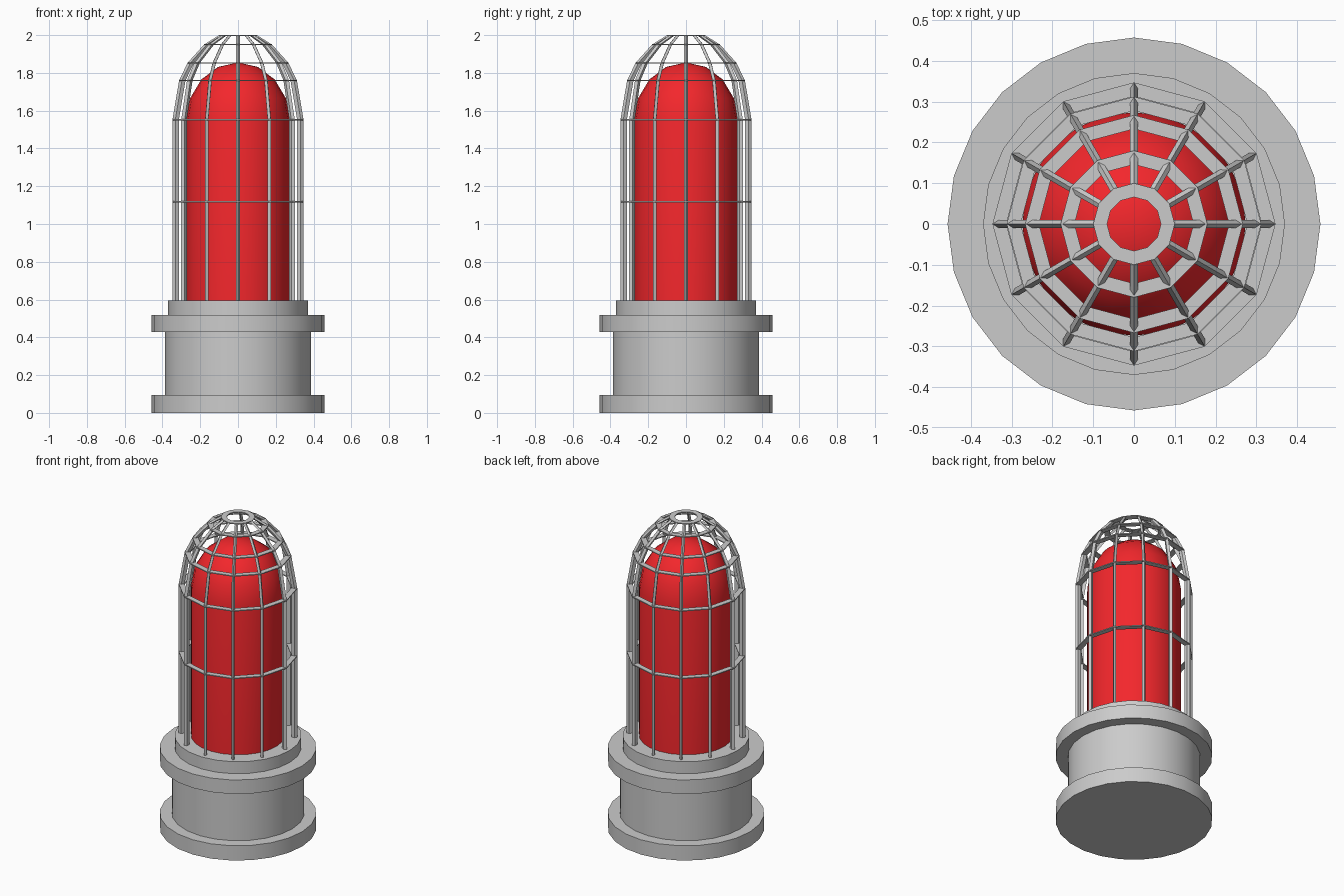
import bpy, bmesh, math

if "Cube" in bpy.data.objects:
    bpy.data.objects.remove(bpy.data.objects["Cube"])

def finish(bm, name, smooth=None, mat=None):
    bmesh.ops.recalc_face_normals(bm, faces=bm.faces)
    me = bpy.data.meshes.new(name)
    bm.to_mesh(me)
    bm.free()
    ob = bpy.data.objects.new(name, me)
    bpy.context.collection.objects.link(ob)
    if mat:
        me.materials.append(mat)
    if smooth:
        bpy.ops.object.select_all(action='DESELECT')
        ob.select_set(True)
        bpy.context.view_layer.objects.active = ob
        bpy.ops.object.shade_smooth_by_angle(angle=math.radians(smooth))
    return ob

def lathe(bm, profile, sides, closed=False):
    """Revolve (radius, z) points around z; radius 0 makes a pole."""
    rings = []
    for r, z in profile:
        if r == 0:
            rings.append([bm.verts.new((0, 0, z))] * sides)
        else:
            rings.append([bm.verts.new((r * math.cos(2 * math.pi * i / sides),
                                        r * math.sin(2 * math.pi * i / sides), z))
                          for i in range(sides)])
    pairs = list(zip(rings, rings[1:]))
    if closed:
        pairs.append((rings[-1], rings[0]))
    for a, b in pairs:
        for i in range(sides):
            j = (i + 1) % sides
            bm.faces.new(list(dict.fromkeys((a[i], a[j], b[j], b[i]))))

red = bpy.data.materials.new("red_glass")
red.diffuse_color = (0.9, 0.02, 0.025, 1)
red.use_nodes = True
red.node_tree.nodes["Principled BSDF"].inputs["Base Color"].default_value = red.diffuse_color

# Flanged base housing
bm = bmesh.new()
lathe(bm, [(0, 0), (0.457, 0), (0.457, 0.095), (0.387, 0.095), (0.387, 0.428),
           (0.457, 0.428), (0.457, 0.518), (0.37, 0.518), (0.37, 0.595), (0, 0.595)], 24)
finish(bm, "base_housing", 30)

# Red domed lens
bm = bmesh.new()
STEPS = 4
dome = [(0.274 * math.cos(math.pi / 2 * k / STEPS), 1.55 + 0.305 * math.sin(math.pi / 2 * k / STEPS))
        for k in range(STEPS)]
lathe(bm, [(0, 0.58), (0.274, 0.58)] + dome + [(0, 1.855)], 24)
finish(bm, "red_lens", 40, red)

# Cage outline shared by bars and hoops
BARS, DEPTH, HALF_W = 12, 0.034, 0.01
cage = [(0.347, 0.585), (0.347, 1.118), (0.347, 1.552), (0.312, 1.76),
        (0.267, 1.853), (0.18, 1.95), (0.1, 2.0)]

# Upright bars: diamond section following the outline
bm = bmesh.new()
for n in range(BARS):
    a = 2 * math.pi * n / BARS
    c, s = math.cos(a), math.sin(a)
    prev = None
    for r, z in cage:
        section = [(r, 0), (r - 0.015, HALF_W), (r - DEPTH, 0), (r - 0.015, -HALF_W)]
        ring = [bm.verts.new((x * c - y * s, x * s + y * c, z)) for x, y in section]
        if prev:
            for i in range(4):
                j = (i + 1) % 4
                bm.faces.new((prev[i], prev[j], ring[j], ring[i]))
        else:
            bm.faces.new(ring)
        prev = ring
    bm.faces.new(prev)
finish(bm, "cage_bars")

# Thin flat hoops
bm = bmesh.new()
for r, z in cage[1:]:
    top = z if z == 2.0 else z + 0.003
    lathe(bm, [(r, top - 0.006), (r, top), (r - DEPTH, top), (r - DEPTH, top - 0.006)], BARS, True)
finish(bm, "cage_hoops")
